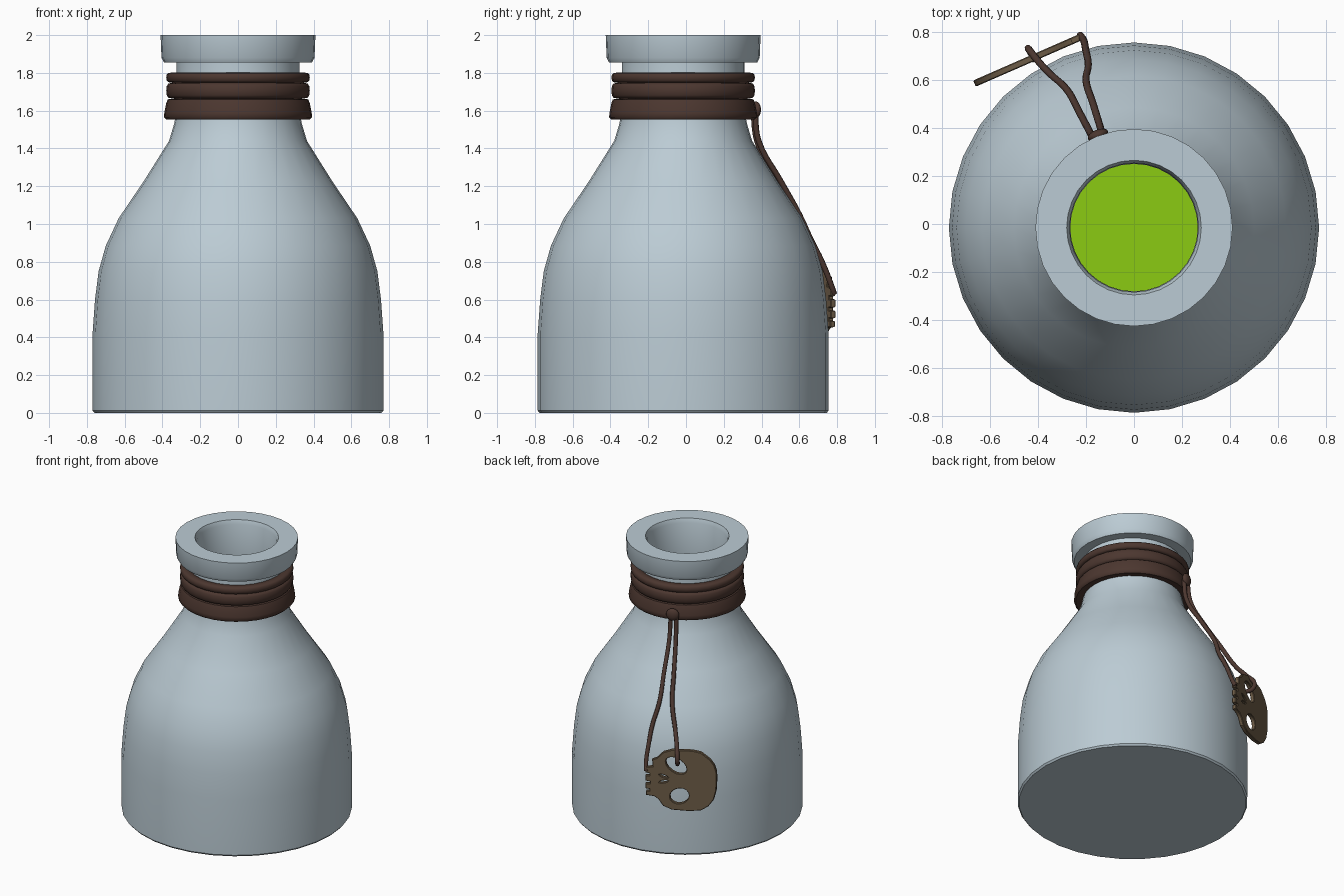
import bpy, bmesh, math
from mathutils import Matrix, Vector

if "Cube" in bpy.data.objects:
    bpy.data.objects.remove(bpy.data.objects["Cube"])

CY = -0.015          # bottle axis in y
SEG = 32


def material(name, rgb):
    m = bpy.data.materials.new(name)
    m.diffuse_color = (*rgb, 1)
    m.use_nodes = True
    m.node_tree.nodes["Principled BSDF"].inputs["Base Color"].default_value = m.diffuse_color
    return m


GLASS = material("pale_blue_glass", (0.50, 0.60, 0.66))
GREEN = material("green_liquid", (0.26, 0.60, 0.006))
LEATHER = material("dark_brown_leather", (0.072, 0.038, 0.029))
BONE = material("brown_bone", (0.155, 0.108, 0.063))


def smooth(ob, angle=32):
    bpy.ops.object.select_all(action='DESELECT')
    ob.select_set(True)
    bpy.context.view_layer.objects.active = ob
    bpy.ops.object.shade_smooth_by_angle(angle=math.radians(angle))


def add_mesh(name, bm, mat, angle=32):
    bmesh.ops.remove_doubles(bm, verts=bm.verts, dist=1e-5)
    bmesh.ops.recalc_face_normals(bm, faces=bm.faces)
    me = bpy.data.meshes.new(name)
    bm.to_mesh(me)
    bm.free()
    me.materials.append(mat)
    ob = bpy.data.objects.new(name, me)
    bpy.context.collection.objects.link(ob)
    smooth(ob, angle)
    return ob


def lathe(name, profile, mat, closed=False, angle=32):
    """Revolve (radius, z) points around the bottle axis."""
    bm = bmesh.new()
    vs = [bm.verts.new((r, CY, z)) for r, z in profile]
    pairs = list(zip(vs, vs[1:])) + ([(vs[-1], vs[0])] if closed else [])
    es = [bm.edges.new(p) for p in pairs]
    bmesh.ops.spin(bm, geom=vs + es, cent=(0, CY, 0), axis=(0, 0, 1),
                   angle=math.tau, steps=SEG, use_duplicate=False)
    return add_mesh(name, bm, mat, angle)


def to_mesh(ob, angle=32):
    bpy.ops.object.select_all(action='DESELECT')
    ob.select_set(True)
    bpy.context.view_layer.objects.active = ob
    bpy.ops.object.convert(target='MESH')
    smooth(bpy.context.object, angle)


# Bottle: outer wall, lip, inner wall
lathe("bottle", [
    (0, 0), (0.76, 0), (0.77, 0.012), (0.77, 0.42), (0.757, 0.6), (0.738, 0.75),
    (0.70, 0.885), (0.632, 1.03), (0.50, 1.225), (0.365, 1.44), (0.338, 1.53),
    (0.325, 1.6), (0.325, 1.855), (0.392, 1.855), (0.405, 1.88), (0.41, 2.0),
    (0.28, 2.0), (0.268, 1.97), (0.265, 1.55), (0.31, 1.43), (0.45, 1.2),
    (0.58, 1.02), (0.68, 0.75), (0.72, 0.42), (0.72, 0.05), (0, 0.05)], GLASS)

# Liquid inside
lathe("liquid", [(0, 0.06), (0.71, 0.06), (0.71, 0.42), (0.67, 0.75),
                 (0.57, 1.0), (0, 1.0)], GREEN)

# Leather wraps round the neck
def wrap_profile(z, half, r_out):
    mid = (r_out + 0.315) / 2
    pts = []
    for i in range(12):
        c, s = math.cos(i * math.tau / 12), math.sin(i * math.tau / 12)
        pts.append((mid + (r_out - mid) * math.copysign(abs(c) ** 0.6, c),
                    z + half * math.copysign(abs(s) ** 0.8, s)))
    return pts


for i, (z, half, r) in enumerate([(1.775, 0.027, 0.38), (1.706, 0.042, 0.38)]):
    lathe(f"neck_wrap_{i + 1}", wrap_profile(z, half, r), LEATHER, True, 50)
lathe("neck_band", [(0.32, 1.56), (0.38, 1.553), (0.392, 1.565), (0.39, 1.59),
                    (0.38, 1.64), (0.372, 1.66), (0.32, 1.665)], LEATHER, True, 50)

# Knot on the band
bm = bmesh.new()
bmesh.ops.create_uvsphere(bm, u_segments=16, v_segments=8, radius=0.045)
out = Vector((-0.155, 0.385, 0)).normalized()
bm.transform(Matrix.Translation((-0.15, 0.37, 1.605))
             @ out.to_track_quat('Z', 'Y').to_matrix().to_4x4()
             @ Matrix.Diagonal((1, 1, 0.5, 1)))
add_mesh("knot", bm, LEATHER, 60)

# Two hanging cords
CORDS = [
    [(-.13, .365, 1.6), (-.135, .385, 1.44), (-.17, .5, 1.23), (-.2, .6, 1.05),
     (-.19, .66, .92), (-.2, .72, .8), (-.215, .775, .66), (-.225, .785, .63)],
    [(-.17, .355, 1.6), (-.18, .375, 1.44), (-.23, .47, 1.23), (-.28, .56, 1.06),
     (-.36, .635, .89), (-.405, .685, .82), (-.44, .73, .75), (-.43, .715, .71),
     (-.41, .68, .70)]]
for i, pts in enumerate(CORDS):
    cu = bpy.data.curves.new(f"cord_{i + 1}", 'CURVE')
    cu.dimensions = '3D'
    cu.bevel_depth = 0.015
    cu.bevel_resolution = 2
    cu.resolution_u = 5
    cu.use_fill_caps = True
    sp = cu.splines.new('BEZIER')
    sp.bezier_points.add(len(pts) - 1)
    for bp, p in zip(sp.bezier_points, pts):
        bp.co = p
        bp.handle_left_type = bp.handle_right_type = 'AUTO'
    cu.materials.append(LEATHER)
    ob = bpy.data.objects.new(cu.name, cu)
    bpy.context.collection.objects.link(ob)
    to_mesh(ob, 60)

# Flat skull-shaped pendant lying on its side, with cut holes
OUTLINE = [(-.244, .67), (-.247, .62), (-.243, .53), (-.225, .46), (-.19, .41),
           (-.14, .375), (-.06, .362), (.06, .362), (.12, .385), (.15, .43),
           (.18, .45), (.235, .455), (.235, .485), (.212, .488), (.212, .50),
           (.24, .503), (.24, .54), (.208, .543), (.208, .556), (.24, .56),
           (.24, .60), (.212, .603), (.212, .616), (.24, .62), (.24, .66),
           (.19, .67), (.195, .72), (.16, .735), (.12, .78), (.06, .803),
           (-.08, .81), (-.14, .80), (-.2, .755), (-.23, .715)]


def ellipse(cx, cz, a, b, tilt, n=16):
    t = math.radians(tilt)
    return [(cx + a * math.cos(k) * math.cos(t) - b * math.sin(k) * math.sin(t),
             cz + a * math.cos(k) * math.sin(t) + b * math.sin(k) * math.cos(t))
            for k in (i * math.tau / n for i in range(n))]


HOLES = [ellipse(.03, .69, .078, .05, 33), ellipse(.008, .468, .067, .054, -25),
         ellipse(.115, .605, .032, .008, 15, 8), ellipse(.115, .565, .032, .008, -15, 8)]
cu = bpy.data.curves.new("skull_pendant", 'CURVE')
cu.dimensions = '2D'
cu.fill_mode = 'BOTH'
cu.extrude = 0.010
cu.bevel_depth = 0.004
cu.bevel_resolution = 0
cu.offset = -0.004
for loop in [OUTLINE] + HOLES:
    sp = cu.splines.new('POLY')
    sp.points.add(len(loop) - 1)
    for p, (s, z) in zip(sp.points, loop):
        p.co = (s, z, 0, 1)
    sp.use_cyclic_u = True
cu.materials.append(BONE)
ob = bpy.data.objects.new(cu.name, cu)
bpy.context.collection.objects.link(ob)
x = Vector((0.915, 0.40, 0)).normalized()
y = Vector((0, 0, 1))
ob.matrix_world = Matrix.Translation((-0.437, 0.683, 0)) @ Matrix((x, y, x.cross(y))).transposed().to_4x4()
to_mesh(ob, 30)
